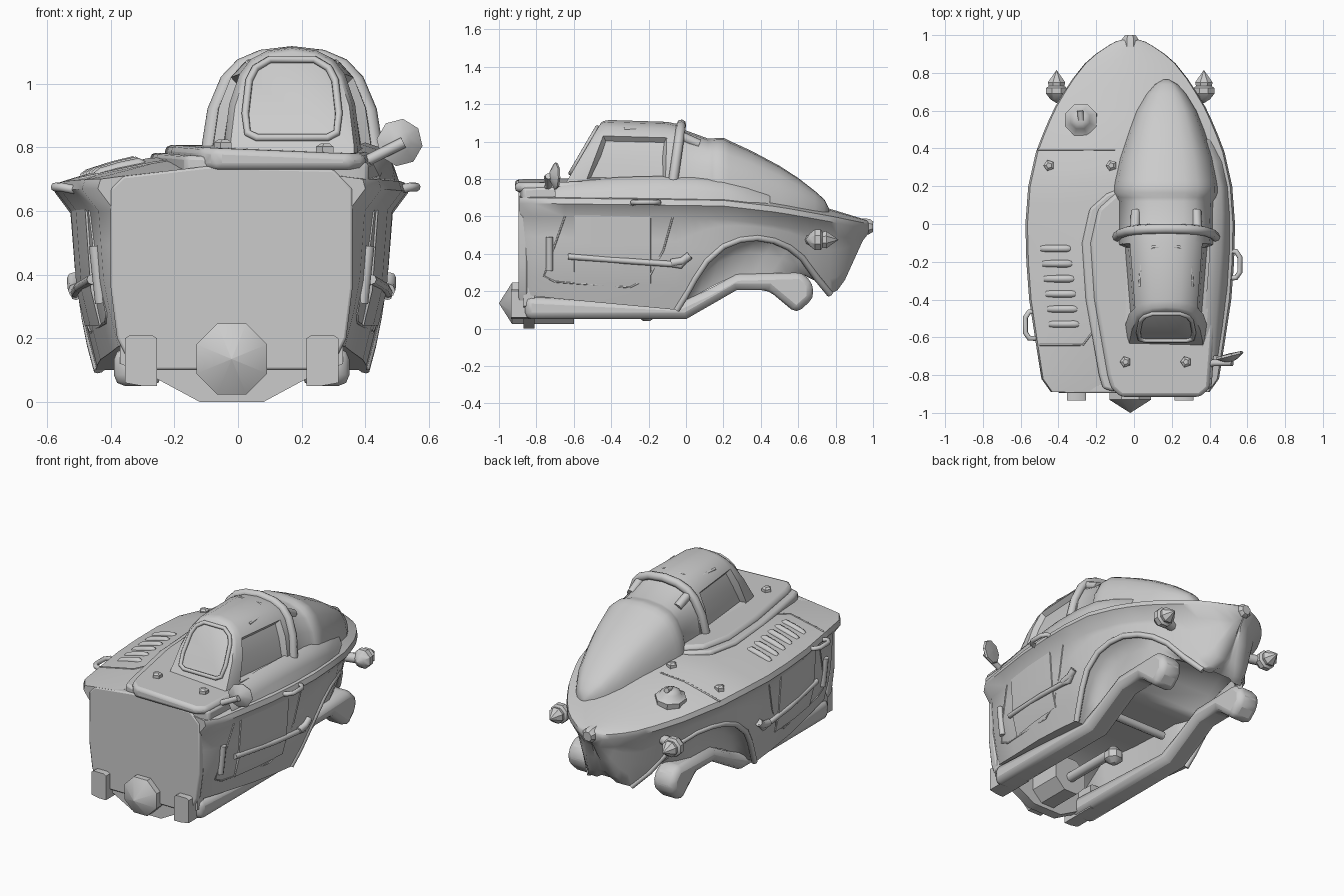
import bpy, bmesh, math
from mathutils import Vector

if "Cube" in bpy.data.objects:
    bpy.data.objects.remove(bpy.data.objects["Cube"])

CX = -0.02   # hull centre line
KX = 0.17    # cockpit centre line


def interp(t, table):
    if t <= table[0][0]:
        return table[0][1]
    for (a, p), (b, q) in zip(table, table[1:]):
        if t <= b:
            return p + (q - p) * (t - a) / (b - a)
    return table[-1][1]


def finish(name, bm, angle=35):
    bmesh.ops.remove_doubles(bm, verts=bm.verts, dist=1e-4)
    bmesh.ops.recalc_face_normals(bm, faces=bm.faces)
    me = bpy.data.meshes.new(name)
    bm.to_mesh(me)
    bm.free()
    ob = bpy.data.objects.new(name, me)
    bpy.context.collection.objects.link(ob)
    bpy.ops.object.select_all(action='DESELECT')
    ob.select_set(True)
    bpy.context.view_layer.objects.active = ob
    bpy.ops.object.shade_smooth_by_angle(angle=math.radians(angle))
    return ob


def loft(name, rings, closed=True, edit=None, angle=35):
    bm = bmesh.new()
    vs = [[bm.verts.new(p) for p in r] for r in rings]
    n = len(vs[0])
    for a, b in zip(vs, vs[1:]):
        for i in range(n if closed else n - 1):
            j = (i + 1) % n
            bm.faces.new((a[i], a[j], b[j], b[i]))
    if closed:
        bm.faces.new(vs[0])
        bm.faces.new(vs[-1])
    bmesh.ops.recalc_face_normals(bm, faces=bm.faces)
    if edit:
        edit(bm)
    return finish(name, bm, angle)


def prism(name, outline, put, a, b, bevel=0.0):
    ob = loft(name, [[put(u, v, d) for u, v in outline] for d in (a, b)])
    if bevel:
        m = ob.modifiers.new("bevel", 'BEVEL')
        m.width, m.segments, m.limit_method = bevel, 2, 'ANGLE'
    return ob


def lathe(name, profile, loc, axis, n=8):
    q = Vector((0, 0, 1)).rotation_difference(Vector(axis))
    ring = lambda r, h: [q @ Vector((r * math.cos(k), r * math.sin(k), h)) + Vector(loc)
                         for k in [2 * math.pi * (i + .5) / n for i in range(n)]]
    return loft(name, [ring(max(r, 5e-4), h) for r, h in profile])


def tube(name, pts, r, cyclic=False):
    cu = bpy.data.curves.new(name, 'CURVE')
    cu.dimensions = '3D'
    cu.bevel_depth, cu.bevel_resolution, cu.use_fill_caps = r, 2, True
    sp = cu.splines.new('POLY')
    sp.points.add(len(pts) - 1)
    for p, c in zip(sp.points, pts):
        p.co = (*c, 1)
    sp.use_cyclic_u = cyclic
    ob = bpy.data.objects.new(name, cu)
    bpy.context.collection.objects.link(ob)
    return ob


# Hull curves along y: half width, rim height, lower edge with wheel arch, deck crown
W = lambda y: interp(y, [(-.89, .42), (-.82, .47), (-.6, .505), (-.4, .535), (-.2, .55), (0, .555), (.2, .54),
                         (.4, .495), (.6, .41), (.75, .32), (.85, .24), (.92, .16), (.965, .08), (.98, .03), (1, 0)])
ZT = lambda y: interp(y, [(-.89, .7), (.2, .685), (.5, .65), (.78, .60), (1, .555)])
ARCH = [(-.05, .10), (0, .18), (.05, .27), (.11, .36), (.2, .44), (.29, .475), (.38, .485), (.47, .47), (.55, .435),
        (.62, .38), (.7, .27), (.77, .185)]
ZB = lambda y: interp(y, [(-.89, .19), (-.8, .17)] + ARCH + [(.81, .205), (.85, .26), (.9, .37), (.95, .48), (1, .53)])
CROWN = lambda y: interp(y, [(-.89, .03), (-.65, .065), (-.4, .09), (.3, .085), (.75, .04), (1, .015)])


def wall(y, z):
    t = max(0, ZT(y) - z)
    w = W(y + .28 * t * min(1, max(0, y * 2)))
    inset = (.045 + .025 * min(1, t / .35) + .25 * max(0, t - .35)) * min(1, w / .35)
    return max(.004, w - inset)


def deck(x, y):
    return ZT(y) + CROWN(y) * interp(abs(x - CX) / W(y), [(0, 1), (.5, .8), (.85, .25), (1, 0)])


def section(y):
    w, zt, zb, c = W(y), ZT(y), ZB(y), CROWN(y)
    zr = max(zb, zt - .1)
    half = [(0, zt + c), (.5 * w, zt + .8 * c), (.85 * w, zt + .25 * c), (w * .98, zt), (w, zt - .03)]
    for i in range(5):
        z = zr + (zb - zr) * i / 4
        half.append((wall(y, z), z))
    x = half[-1][0]
    roof = max(.36, zb + .02) if -.8 < y < .68 else zb + .02
    half += [(max(.003, x - .06), zb), (max(.002, x - .09), roof), (0, roof)]
    return [(CX + a, y, b) for a, b in half] + [(CX - a, y, b) for a, b in half[-2:0:-1]]


ys = [-.89, -.82, -.65, -.4, -.2] + [y for y, z in ARCH] + [.66, .81, .85, .9, .945, .965, .98]
loft("hull", [section(y) for y in sorted(ys)], angle=45)

xz = lambda u, v, d: (u, d, v)
yz = lambda u, v, d: (d, u, v)

# Flat front panel, keel lip, lamp and bumper blocks
prism("front_panel", [(-.40, .67), (-.36, .71), (-.1, .74), (.3, .73), (.36, .67), (.36, .36), (.34, .2), (.29, .1),
                      (-.33, .1), (-.38, .2), (-.40, .36)], xz, -.895, -.85, .008)
prism("keel_lip", [(-.37, .12), (-.25, .07), (-.12, 0), (.08, 0), (.21, .07), (.33, .12), (.33, .22), (-.37, .22)],
      xz, -.87, -.81)
lathe("front_lamp", [(.12, -.3), (.12, .03), (.0, .1)], (CX, -.9, .135), (0, -1, 0))
block = [(-.055, .06), (.0, .05), (.045, .05), (.045, .2), (.03, .21), (-.04, .21), (-.055, .2)]

# Lower skid rails with chunky feet
rail = [(-.86, .05), (0, .05), (.27, .205), (.44, .205), (.59, .08), (.68, .16), (.68, .24), (.62, .3), (.27, .29),
        (.1, .2), (-.05, .13), (-.86, .17)]
rail_top = [(-.05, .12), (-.01, .145), (.03, .165), (.07, .185), (.13, .22), (.2, .255), (.27, .285), (.36, .285),
            (.45, .285), (.54, .29), (.62, .29), (.7, .25)]
for s, side in ((1, "right"), (-1, "left")):
    X = lambda d: CX + s * d
    prism("bumper_" + side, [(X(.28) + s * -u, v) for u, v in block], xz, -.935, -.7)
    prism("skid_rail_" + side, rail, yz, X(.22), X(.37), .035)
    # Concave wheel-well liner from the arch edge down to the rail
    liner = []
    for (y, z), (v, h) in zip(ARCH, rail_top):
        a, b = wall(y, z) - .01, min(.33, wall(y, z))
        liner.append([(X(a), y, z), (X(a * .6 + b * .4), y * .9 + v * .1, z * .9 + h * .1),
                      (X(a * .2 + b * .8), y * .6 + v * .4, z * .6 + h * .4), (X(b), v, h)])
    loft("wheel_well_" + side, liner, closed=False, angle=60)
    # Arch trim, raised door, wall pipe and side lamps
    tube("arch_trim_" + side, [(X(wall(y, z) - .008), y, z) for y, z in ARCH], .018)
    door = [[(X(wall(y, z) + o), y, z) for z in (.24, .35, .45, .55, .62)
             ] for o, y in ((-.01, -.6), (.006, -.595), (.006, -.4), (.006, -.19), (-.01, -.185))]
    loft("door_" + side, door, closed=False)
    tube("door_seam_" + side, [(X(wall(y, z)), y, z) for y, z in
         [(-.64, .62), (-.7, .45), (-.76, .28), (-.7, .25), (-.3, .22), (-.2, .27), (-.12, .42), (-.07, .6)]], .005)
    tube("wall_pipe_" + side, [(X(wall(y, z) + .006), y, z) for y, z in
         [(-.63, .385), (-.3, .36), (-.08, .345), (-.03, .335), (.02, .39)]], .016)
    tube("pipe_end_" + side, [(X(wall(y, z) + .008), y, z) for y, z in [(-.08, .35), (-.02, .36), (.02, .39)]], .022)
    tube("grab_bar_" + side, [(X(wall(y, z) + .005), y, z) for y, z in [(-.73, .31), (-.73, .49)]], .019)
    lathe("side_lamp_" + side, [(.0, -.08), (.035, -.06), (.06, -.03), (.06, .0), (.045, .01), (.05, .03), (.0, .095)],
          (X(.39), .72, .475), (0, 1, 0))
    tube("lamp_arm_" + side, [(X(.28), .66, .475), (X(.39), .69, .475)], .03)
    yh, o = (-.215, .58) if s > 0 else (-.535, .555)
    w = W(yh) - .03
    tube("rim_handle_" + side, [(X(w), yh - .07, .665), (X(o - .02), yh - .07, .675), (X(o), yh - .04, .675),
         (X(o), yh + .04, .675), (X(o - .02), yh + .07, .675), (X(w), yh + .07, .665)], .014)

# Drive shaft and crossbar in the open underside
tube("drive_shaft", [(CX, -.65, .12), (CX, -.2, .12)], .03)
lathe("shaft_joint", [(.02, -.07), (.055, -.045), (.055, .0), (.02, .04)], (CX, -.21, .11), (0, 0, 1))
tube("axle_bar", [(CX - .3, -.12, .3), (CX + .3, -.12, .3)], .025)

# Raised two-step cockpit platform, sloping slightly to the right
plan = [(-.10, .16), (-.19, .08), (-.23, -.1), (-.21, -.4), (-.14, -.8), (-.12, -.87), (-.07, -.915), (.35, -.915),
        (.40, -.87), (.42, -.6), (.455, -.2), (.46, .1), (.40, .2), (0, .2)]
slope = lambda u, v, d: (u, v, d if d < .74 else d + .007 - .07 * max(0, u - .1) + .03 * min(0, v + .6))
prism("platform", plan, slope, .73, .8, .02)
step = [(u - .045 if u < .1 else u + .01, v if v > -.9 else -.885) for u, v in plan]
prism("platform_step", step, slope, .66, .775, .014)
# Smooth sill joining the right rim to the cockpit side
loft("right_sill", [[(W(y) + CX - .025, y, ZT(y) + .002), (a + .035, y, h - .06), (a + .01, y, h - .01), (a - .05, y, h + .01)]
     for y, a, h in ((-.7, .41, .765), (-.55, .42, .785), (-.35, .435, .80), (-.15, .45, .805), (.05, .455, .80),
                     (.2, .45, .785), (.33, .42, .755), (.45, .37, .72))], closed=False, angle=60)

# Cockpit arch sections
F = [(1.0, -.3), (1, 0), (.92, .43), (.77, .73), (.6, .88), (.36, .965), (0, 1)]


def arch(yb, yt, w, zb, zt):
    half = [(w * f, yb + (yt - yb) * h, zb + (zt - zb) * h) for f, h in F]
    return [(KX + x, y, z) for x, y, z in half] + [(KX - x, y, z) for x, y, z in half[-2::-1]]


def cut_windows(bm):
    for s in (1, -1):
        fs = [f for f in bm.faces if s * f.normal.x > .4 and -.45 < f.calc_center_median().y < -.15
              and .8 < f.calc_center_median().z < 1.02]
        bmesh.ops.inset_region(bm, faces=fs, thickness=.022, depth=-.03)


loft("cabin", [arch(-.03, -.03, .255, .79, 1.09), arch(-.11, -.1, .25, .79, 1.105), arch(-.53, -.41, .215, .80, 1.115),
               arch(-.6, -.44, .205, .80, 1.11), arch(-.63, -.455, .195, .80, 1.1)], edit=cut_windows, angle=40)
glass = [(.11, .1), (.14, .15), (.147, .35), (.135, .7), (.115, .83), (.07, .92)]
scr = [(x, -.635 + .175 * h, .8 + .3 * h) for x, h in glass]
tube("windscreen_frame", [(KX + x, y, z) for x, y, z in scr] + [(KX - x, y, z) for x, y, z in scr[::-1]], .012, True)
tube("roll_hoop", arch(-.07, -.025, .262, .78, 1.092), .026)
tube("roof_panel_seam", [(KX + x, y, z) for x, y, z in [(-.14, -.33, 1.068), (-.13, -.17, 1.068), (-.07, -.12, 1.095),
     (.07, -.12, 1.095), (.13, -.17, 1.068), (.14, -.33, 1.068)]], .007)
for s in (1, -1):
    tube("hoop_lug", [(KX + s * .16, .07, .985), (KX + s * .165, -.03, 1.03)], .026)

# Tapered tail fairing behind the cockpit
loft("fairing", [arch(y, y, w, zb, zt) for y, w, zb, zt in
     [(-.03, .25, .78, 1.07), (.12, .255, .76, 1.015), (.14, .27, .75, 1.015), (.165, .28, .74, 1.02), (.2, .28, .73, 1.02),
      (.23, .275, .725, 1.005), (.35, .25, .70, .95), (.5, .2, .67, .87), (.6, .16, .66, .805), (.69, .105, .64, .735),
      (.74, .06, .63, .69), (.765, .015, .62, .64)]], angle=50)

# Deck fittings: bolts, louvres, filler cap, seams, nose cap
for x, y, up in ((-.45, .31, 0), (-.12, .31, 0), (-.045, -.73, .803), (.275, -.73, .79)):
    lathe("deck_bolt", [(.03, -.02), (.03, .012), (.015, .022), (0, .022)], (x, y, up or deck(x, y)), (0, 0, 1), 5)
for i in range(6):
    y, x = -.13 - .08 * i, -.485 + .009 * i
    tube("louvre", [(x, y, deck(x, y) - .012), (x + .015, y, deck(x, y)), (x + .07, y, deck(x + .07, y)),
                    (x + .125, y, deck(x + .125, y)), (x + .14, y, deck(x + .14, y) - .012)], .019)
lathe("filler_cap", [(.09, -.03), (.09, .015), (.065, .03), (.055, .05), (.03, .065), (0, .068)],
      (-.28, .55, deck(-.28, .55)), (-.1, .1, 1))
tube("filler_knob", [(-.28, .55, deck(-.28, .55) + .06), (-.285, .6, deck(-.28, .55) + .07)], .016)
tube("deck_seam", [(x, .395, deck(x, .395)) for x in (-.51, -.4, -.27, -.1)], .005)
tube("corner_seam", [(x, y, deck(x, y)) for x, y in ((-.5, -.64), (-.37, -.64), (-.27, -.64), (-.225, -.58))], .005)
lathe("nose_cap", [(.045, -.08), (.045, 0), (.03, .02), (0, .02)], (CX, .98, .545), (0, 1, -.05))

# Wing mirror
tube("mirror_arm", [(.38, -.75, .745), (.42, -.735, .765), (.52, -.735, .815)], .018)
lathe("mirror", [(0, -.02), (.03, -.015), (.075, .01), (.07, .022), (0, .026)], (.51, -.71, .815), (-.25, 1, 0))
